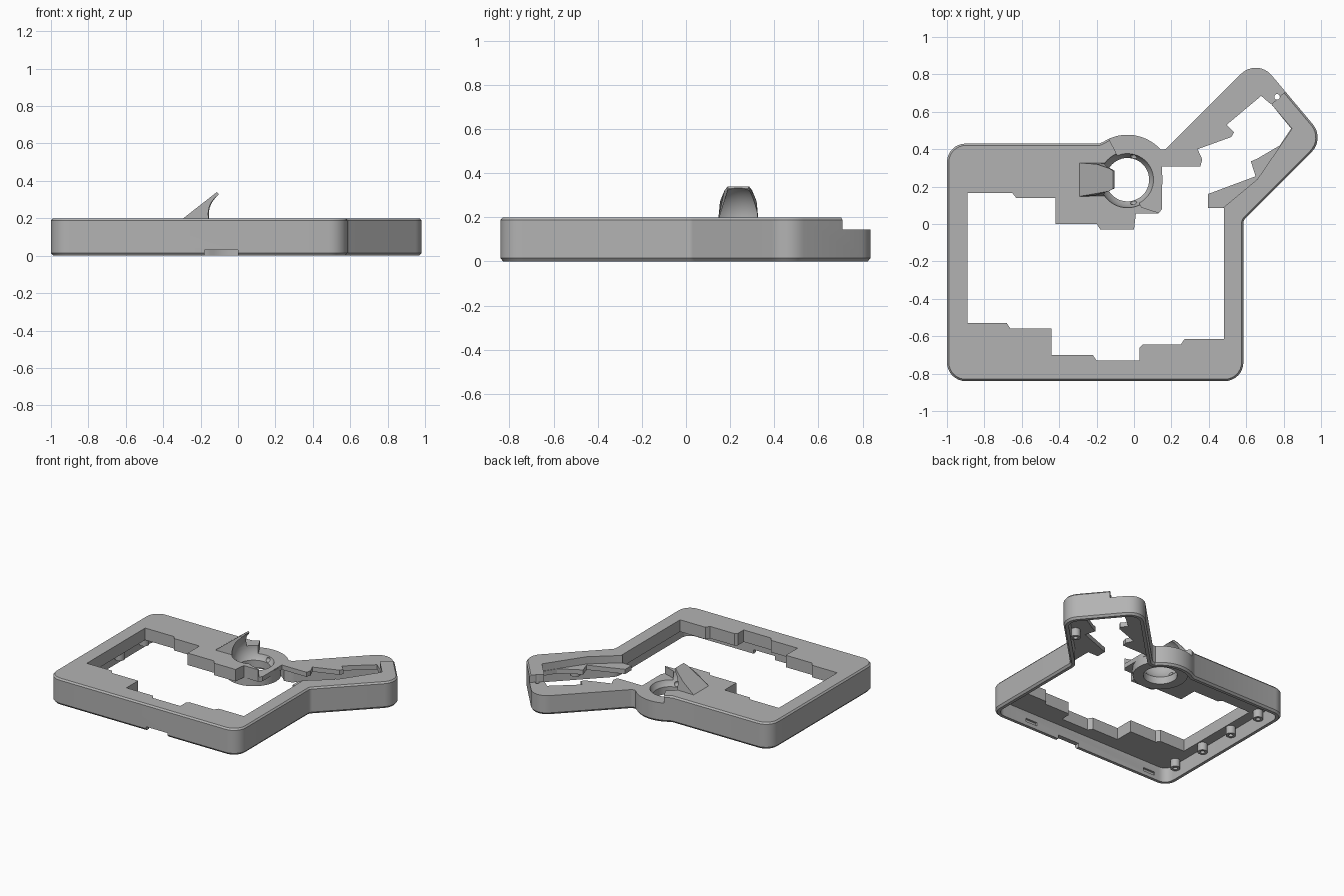
import bpy, bmesh, math
from mathutils import Vector

if "Cube" in bpy.data.objects:
    bpy.data.objects.remove(bpy.data.objects["Cube"])

grey = bpy.data.materials.new("plain grey")
grey.use_nodes = True
grey.diffuse_color = (0.45, 0.45, 0.45, 1)
grey.node_tree.nodes["Principled BSDF"].inputs["Base Color"].default_value = (0.45, 0.45, 0.45, 1)

CUP = Vector((-0.035, 0.237, 0.2))   # centre of the ball socket
BALL = 0.15
TOP, LOW, CEIL, WALL = 0.2, 0.145, 0.11, 0.035


def make(name, bm):
    bmesh.ops.recalc_face_normals(bm, faces=bm.faces)
    mesh = bpy.data.meshes.new(name)
    bm.to_mesh(mesh)
    bm.free()
    ob = bpy.data.objects.new(name, mesh)
    bpy.context.collection.objects.link(ob)
    mesh.materials.append(grey)
    return ob


def loft(name, rings):
    """Skin closed rings of 3D points and cap both ends."""
    bm = bmesh.new()
    vs = [[bm.verts.new(p) for p in r] for r in rings]
    n = len(vs[0])
    for a, b in zip(vs, vs[1:]):
        for i in range(n):
            j = (i + 1) % n
            bm.faces.new((a[i], a[j], b[j], b[i]))
    bm.faces.new(vs[0][::-1])
    bm.faces.new(vs[-1])
    return make(name, bm)


def prism(name, pts, z0, z1):
    return loft(name, [[(p[0], p[1], z) for p in pts] for z in (z0, z1)])


def cylinder(name, x, y, r, z0, z1, n=48):
    ring = [(x + r * math.cos(math.tau * i / n), y + r * math.sin(math.tau * i / n)) for i in range(n)]
    return prism(name, ring, z0, z1)


def box(name, x0, x1, y0, y1, z0, z1):
    return prism(name, [(x0, y0), (x1, y0), (x1, y1), (x0, y1)], z0, z1)


def ball(name, centre, r, n=48):
    bm = bmesh.new()
    bmesh.ops.create_uvsphere(bm, u_segments=n, v_segments=n // 2, radius=r)
    bmesh.ops.translate(bm, verts=bm.verts, vec=centre)
    return make(name, bm)


def combine(ob, tool, op="DIFFERENCE"):
    mod = ob.modifiers.new(op, "BOOLEAN")
    mod.object, mod.operation, mod.solver = tool, op, "EXACT"
    bpy.context.view_layer.objects.active = ob
    bpy.ops.object.modifier_apply(modifier=mod.name)
    bpy.data.objects.remove(tool)


def rounded(corners, steps=8):
    """Round each (x, y, radius) corner of a polygon."""
    out = []
    for i, (x, y, r) in enumerate(corners):
        p = Vector((x, y))
        a = Vector(corners[i - 1][:2]) - p
        b = Vector(corners[(i + 1) % len(corners)][:2]) - p
        if r == 0:
            out.append(p)
            continue
        half = a.angle(b) / 2
        t = min(r / math.tan(half), 0.45 * min(a.length, b.length))
        r = t * math.tan(half)
        a.normalize()
        b.normalize()
        c = p + (a + b).normalized() * (r / math.sin(half))
        s, e = p + a * t - c, p + b * t - c
        sweep = s.angle(e)
        for k in range(steps + 1):
            f = k / steps
            out.append(c + (s * math.sin((1 - f) * sweep) + e * math.sin(f * sweep)) / math.sin(sweep))
    return out


def inset(pts, d):
    """Move a counter-clockwise outline inward by d."""
    out = []
    for i, p in enumerate(pts):
        u = (p - pts[i - 1]).normalized()
        v = (pts[(i + 1) % len(pts)] - p).normalized()
        n = Vector((-u.y - v.y, u.x + v.x)).normalized()
        out.append(p + n * (d / max(0.3, n.dot(Vector((-u.y, u.x))))))
    return out


# Outer shell outline: main frame, angled arm, bulge round the socket
bulge = [(CUP.x + 0.24 * math.cos(math.radians(a)), CUP.y + 0.24 * math.sin(math.radians(a)), 0)
         for a in range(42, 123, 5)]
outline = rounded([(-1, -0.84, 0.1), (0.585, -0.84, 0.1), (0.585, 0.02, 0.04),
                   (1.021, 0.456, 0.11), (0.658, 0.888, 0.11), (0.17, 0.4, 0.03)]
                  + bulge + [(-0.185, 0.43, 0), (-1, 0.43, 0.1)])
levels = [(0, 0.012), (0.015, 0), (TOP - 0.012, 0), (TOP, 0.01)]
case = loft("case_shell", [[(p.x, p.y, z) for p in inset(outline, d)] for z, d in levels])

# Hollow underside
combine(case, prism("cavity", inset(outline, WALL), -0.1, CEIL))

# Lowered deck along the arm and round the socket
combine(case, prism("low_deck", [(-0.18, 0.54), (-0.1, 0.39), CUP.xy, (0.04, 0.09), (0.15, 0.055),
                                 (0.3, 0.0), (0.48, 0.09), (0.66, 0.24), (0.845, 0.51),
                                 (0.735, 0.64), (0.81, 0.71), (0.98, 0.85), (0.7, 1.1)], LOW, 0.4))

# Stepped opening through the deck
opening = [(-0.89, 0.165), (-0.89, -0.53), (-0.68, -0.53), (-0.66, -0.56), (-0.44, -0.56),
           (-0.44, -0.7), (-0.22, -0.7), (-0.2, -0.73), (0.03, -0.73), (0.03, -0.66),
           (0.045, -0.645), (0.25, -0.645), (0.27, -0.615), (0.48, -0.615), (0.48, 0.085),
           (0.395, 0.085), (0.395, 0.16), (0.65, 0.255), (0.625, 0.335), (0.66, 0.35),
           (0.78, 0.42), (0.84, 0.51), (0.735, 0.64), (0.72, 0.65), (0.68, 0.685),
           (0.495, 0.53), (0.535, 0.49), (0.52, 0.465), (0.34, 0.4), (0.365, 0.345),
           (0.355, 0.308), (0.15, 0.308), (0.15, 0.08), (0.13, 0.055), (0.01, 0.055),
           (0, -0.03), (-0.18, -0.03), (-0.2, 0), (-0.42, 0), (-0.42, 0.14), (-0.63, 0.14), (-0.65, 0.165)]
combine(case, prism("opening", opening, -0.1, 0.4))
combine(case, cylinder("cable_hole", 0.765, 0.68, 0.015, 0.05, 0.4, 12))

# Cable notch and catch slots in the front wall
combine(case, box("notch", -0.18, 0.0, -0.9, -0.78, -0.1, 0.03))
for x in (-0.81, 0.24):
    combine(case, box("slot", x - 0.05, x + 0.05, -0.82, -0.78, 0.03, 0.055))

# Ball socket: ring under the deck, spherical bowl, open floor, bearing seats
combine(case, cylinder("cup", CUP.x, CUP.y, 0.188, 0.05, 0.14, 64), "UNION")
combine(case, ball("bowl", CUP, BALL, 64))
combine(case, cylinder("bore", CUP.x, CUP.y, 0.116, -0.1, 0.3))
for angle in (75, 195, 285):
    a = math.radians(angle)
    seat = CUP + Vector((0.125 * math.cos(a), 0.125 * math.sin(a), -0.075))
    combine(case, ball("seat", seat, 0.018, 16))

# Hooked fin that leans over the ball
side = [(-0.295, 0.198, 0.09), (-0.2, 0.272, 0.083), (-0.135, 0.323, 0.062), (-0.113, 0.34, 0.048),
        (-0.104, 0.331, 0.046), (-0.14, 0.198, 0.088)]
fin = loft("ball_guard", [[(x, CUP.y + s * w, z) for x, z, w in side] for s in (-1, 1)])
combine(fin, ball("bowl", CUP, BALL, 64))

# Screw bosses hanging below the deck
bosses = []
for x, y in [(-0.93, -0.67), (-0.93, -0.38), (-0.93, -0.08), (-0.93, 0.21), (0.74, 0.26)]:
    boss = cylinder("screw_boss", x, y, 0.034, 0.05, CEIL + 0.01, 24)
    combine(boss, cylinder("screw_hole", x, y, 0.016, 0, 0.1, 16))
    bosses.append(boss)

# Smooth curved walls, crisp edges
bpy.ops.object.select_all(action="DESELECT")
for ob in [case, fin] + bosses:
    ob.select_set(True)
bpy.context.view_layer.objects.active = case
bpy.ops.object.shade_smooth_by_angle(angle=math.radians(25))
